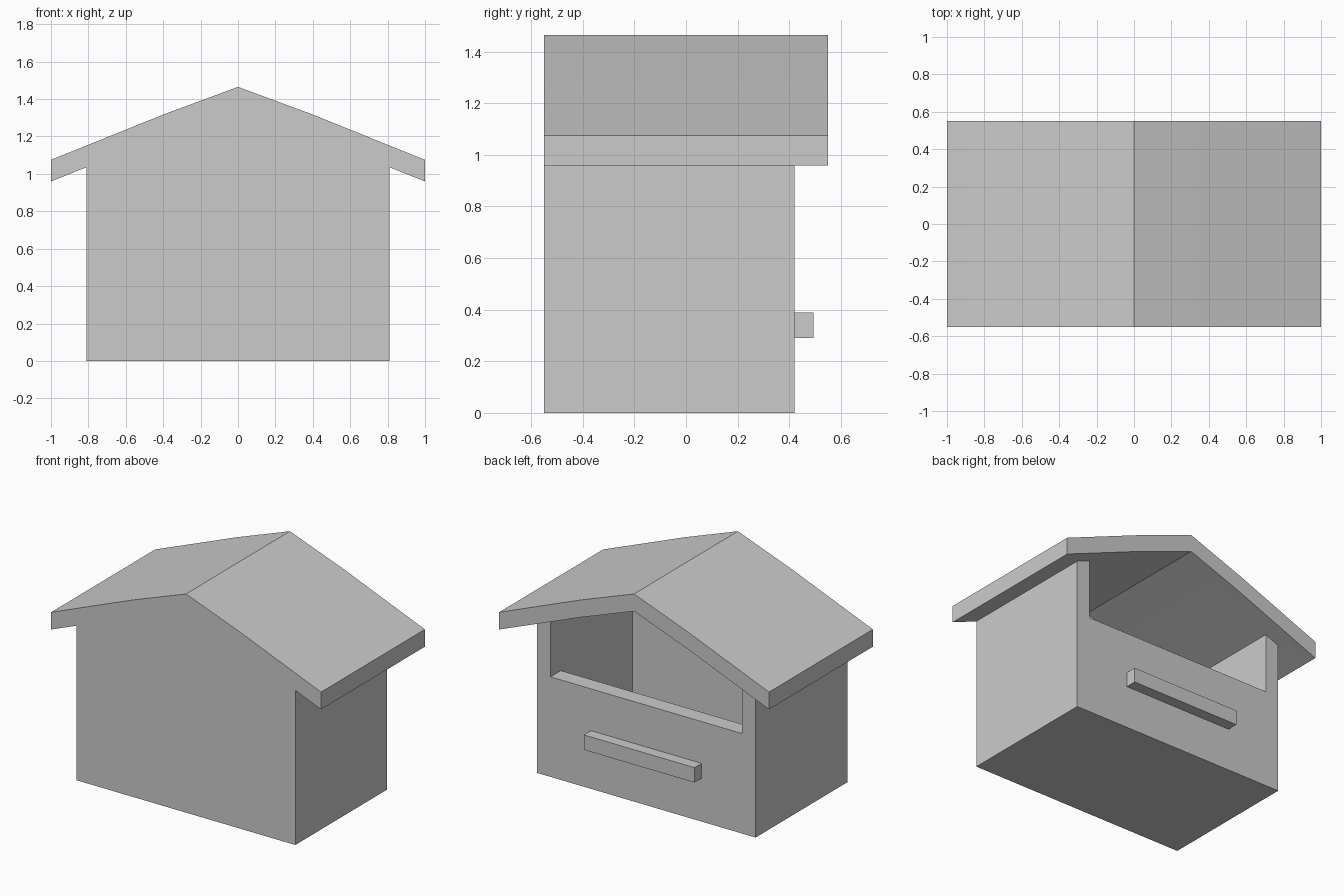
import bpy, bmesh, math

if "Cube" in bpy.data.objects:
    bpy.data.objects.remove(bpy.data.objects["Cube"])

def prism(name, profile, y0, y1):
    """Extrude a closed (x, z) profile from y0 to y1."""
    bm = bmesh.new()
    face = bm.faces.new([bm.verts.new((x, y0, z)) for x, z in profile])
    new = bmesh.ops.extrude_face_region(bm, geom=[face])["geom"]
    bmesh.ops.translate(bm, vec=(0, y1 - y0, 0),
                        verts=[v for v in new if isinstance(v, bmesh.types.BMVert)])
    bmesh.ops.recalc_face_normals(bm, faces=bm.faces)
    me = bpy.data.meshes.new(name)
    bm.to_mesh(me)
    bm.free()
    ob = bpy.data.objects.new(name, me)
    bpy.context.collection.objects.link(ob)
    return ob

def box(name, hx, y0, y1, z0, z1):
    return prism(name, [(-hx, z0), (hx, z0), (hx, z1), (-hx, z1)], y0, y1)

def combine(ob, other, operation):
    """Apply a boolean and remove the helper object."""
    mod = ob.modifiers.new(operation.lower(), "BOOLEAN")
    mod.operation, mod.solver, mod.object = operation, "EXACT", other
    bpy.context.view_layer.objects.active = ob
    bpy.ops.object.modifier_apply(modifier=mod.name)
    bpy.data.objects.remove(other)

# Roof line, left eave to right eave
left = [(-1.0, 1.075), (-0.4, 1.317)]
top = left + [(0, 1.465)] + [(-x, z) for x, z in reversed(left)]
thick = 0.116

# Body: gabled block whose top is buried in the roof
wall = 0.81
eave = 1.152 - thick / 2
body = prism("house_body", [(-wall, 0), (wall, 0), (wall, eave), (0.4, 1.317 - thick / 2),
                            (0, 1.465 - thick / 2), (-0.4, 1.317 - thick / 2), (-wall, eave)],
             -0.55, 0.42)

# Hollow inside, and wide opening at the back
combine(body, box("cavity_cutter", 0.71, -0.45, 0.31, 0.1, 2), "DIFFERENCE")
combine(body, box("opening_cutter", 0.71, 0.2, 0.6, 0.67, 2), "DIFFERENCE")

# Roof slab, flush with the front wall and overhanging elsewhere
roof = prism("roof", top + [(x, z - thick) for x, z in reversed(top)], -0.55, 0.55)
combine(body, roof, "UNION")
body.name = "house_with_roof"

# Ledge bar below the opening
box("perch", 0.41, 0.42, 0.495, 0.29, 0.39)

# Soft bend in the roof slopes, sharp elsewhere
bpy.ops.object.select_all(action="DESELECT")
body.select_set(True)
bpy.context.view_layer.objects.active = body
bpy.ops.object.shade_smooth_by_angle(angle=math.radians(20))
